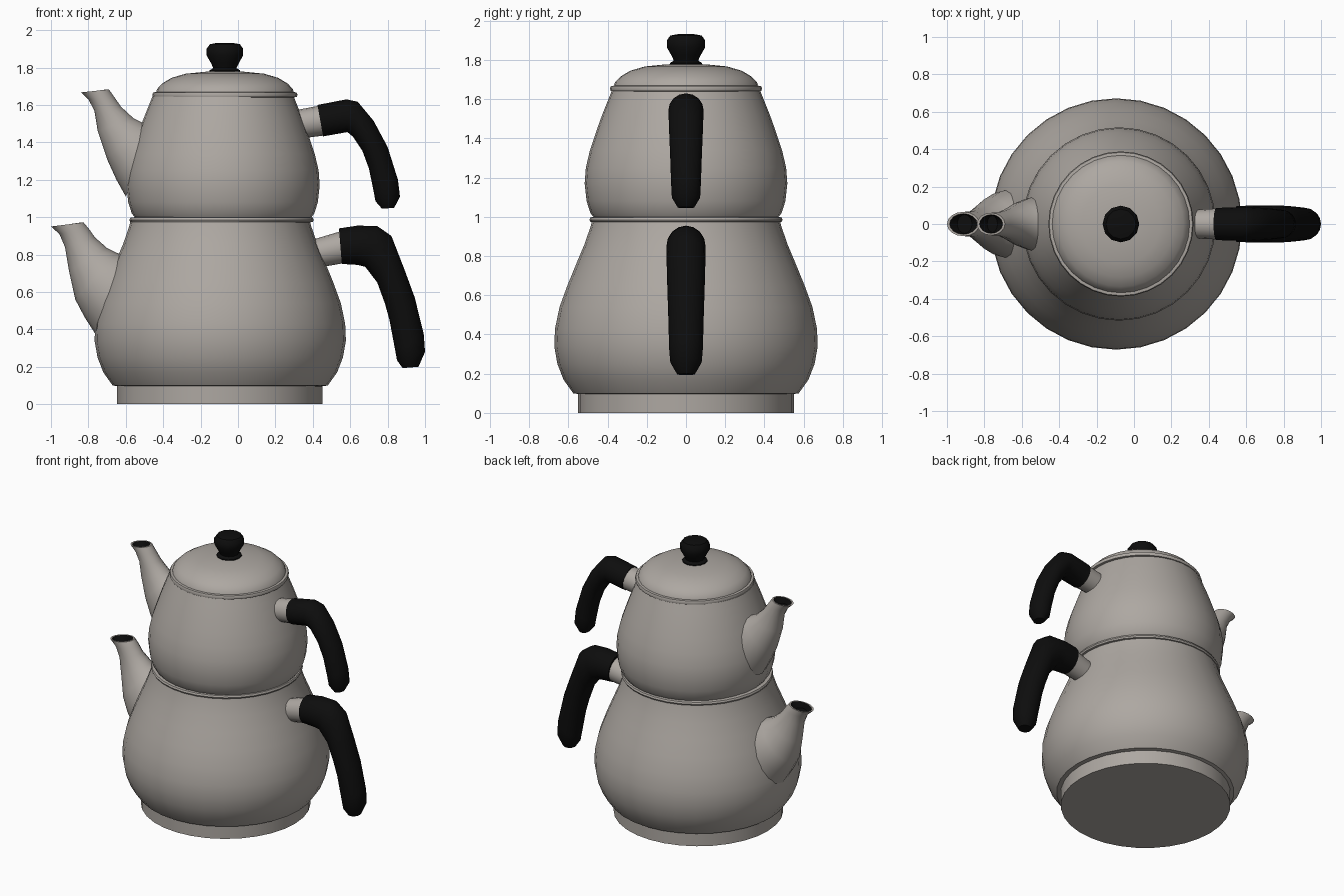
import bpy, bmesh, math
from mathutils import Vector


def material(name, rgb):
    m = bpy.data.materials.new(name)
    m.diffuse_color = (*rgb, 1)
    return m


METAL = material("warm grey metal", (0.42, 0.39, 0.36))
BLACK = material("black plastic", (0.004, 0.004, 0.004))


def skin(name, rings, mat, caps=(True, True), angle=40):
    """Bridge a list of point rings into a smooth-shaded object."""
    bm = bmesh.new()
    loops = [[bm.verts.new(p) for p in r] for r in rings]
    for a, b in zip(loops, loops[1:]):
        n = len(a)
        for i in range(n):
            j = (i + 1) % n
            bm.faces.new((a[i], a[j], b[j], b[i]))
    if caps[0]:
        bm.faces.new(loops[0][::-1])
    if caps[1]:
        bm.faces.new(loops[-1])
    bmesh.ops.recalc_face_normals(bm, faces=bm.faces)
    me = bpy.data.meshes.new(name)
    bm.to_mesh(me)
    bm.free()
    me.materials.append(mat)
    ob = bpy.data.objects.new(name, me)
    bpy.context.collection.objects.link(ob)
    bpy.ops.object.select_all(action='DESELECT')
    ob.select_set(True)
    bpy.context.view_layer.objects.active = ob
    bpy.ops.object.shade_smooth_by_angle(angle=math.radians(angle))
    return ob


def lathe(name, cx, profile, mat, sides=32, angle=40):
    """Revolve (radius, height) points around a vertical axis at x = cx."""
    turn = [2 * math.pi * i / sides for i in range(sides)]
    rings = [[(cx + r * math.cos(t), r * math.sin(t), z) for t in turn]
             for r, z in profile]
    return skin(name, rings, mat, angle=angle)


def oval(x1, z1, x2, z2, hy, sides=16):
    """Oval ring spanning two points of the side outline, hy wide each way."""
    a, b = Vector((x1, 0, z1)), Vector((x2, 0, z2))
    c, u, v = (a + b) / 2, (a - b) / 2, Vector((0, hy, 0))
    return [c + u * math.cos(2 * math.pi * i / sides)
            + v * math.sin(2 * math.pi * i / sides) for i in range(sides)]


def tube(name, sections, mat, **kw):
    return skin(name, [oval(*s) for s in sections], mat, **kw)


# Stacked bodies
lathe("base_ring", -0.098, [(0.55, 0), (0.55, 0.11)], METAL)
lathe("lower_pot", -0.095, [
    (0.54, 0.095), (0.575, 0.10), (0.625, 0.17), (0.656, 0.25), (0.672, 0.34),
    (0.668, 0.43), (0.645, 0.54), (0.605, 0.65), (0.56, 0.76), (0.518, 0.86),
    (0.487, 0.95), (0.478, 0.985)], METAL)
lathe("lower_rim", -0.088, [
    (0.47, 0.972), (0.488, 0.975), (0.493, 0.985), (0.488, 0.997), (0.465, 1.0)], METAL)
lathe("upper_pot", -0.08, [
    (0.465, 0.99), (0.488, 1.02), (0.507, 1.08), (0.517, 1.17), (0.511, 1.25),
    (0.49, 1.34), (0.46, 1.43), (0.428, 1.52), (0.40, 1.59), (0.378, 1.645)], METAL)
lathe("lid_rim", -0.07, [
    (0.37, 1.64), (0.385, 1.643), (0.388, 1.655), (0.383, 1.667), (0.36, 1.67)], METAL)
lathe("lid", -0.07, [
    (0.37, 1.66), (0.363, 1.685), (0.335, 1.715), (0.285, 1.745),
    (0.21, 1.767), (0.10, 1.778), (0.02, 1.78)], METAL)
lathe("lid_knob", -0.07, [
    (0.082, 1.77), (0.082, 1.785), (0.062, 1.797), (0.075, 1.825), (0.098, 1.865),
    (0.098, 1.90), (0.08, 1.925), (0.04, 1.932)], BLACK, sides=12)

# Spouts: left outline point, right outline point, half width
spouts = {
    "upper": [(-0.60, 1.11, -0.42, 1.47, 0.15), (-0.65, 1.20, -0.46, 1.49, 0.14),
              (-0.70, 1.31, -0.51, 1.505, 0.118), (-0.75, 1.46, -0.56, 1.53, 0.085),
              (-0.768, 1.57, -0.625, 1.59, 0.068), (-0.80, 1.63, -0.66, 1.64, 0.062),
              (-0.84, 1.667, -0.69, 1.683, 0.06)],
    "lower": [(-0.74, 0.34, -0.56, 0.78, 0.19), (-0.82, 0.465, -0.60, 0.795, 0.175),
              (-0.87, 0.56, -0.65, 0.81, 0.142), (-0.903, 0.71, -0.70, 0.835, 0.10),
              (-0.925, 0.84, -0.765, 0.892, 0.072), (-0.955, 0.91, -0.795, 0.935, 0.067),
              (-1.0, 0.95, -0.826, 0.972, 0.065)],
}
for pos, secs in spouts.items():
    x1, z1, x2, z2, hy = secs[-1]
    lip = (x1 + 0.014, z1, x2 - 0.012, z2, hy - 0.01)
    tube(pos + "_spout", secs + [lip], METAL, caps=(True, False))
    # Dark hollow inside the spout mouth
    deep = (x1 + 0.055, z1 - 0.04, x2 - 0.04, z2 - 0.04, hy - 0.015)
    tube(pos + "_spout_hollow", [deep, lip], BLACK, caps=(True, False))

# Metal handle stubs
tube("upper_handle_stub", [(0.27, 1.565, 0.29, 1.415, 0.075),
                           (0.44, 1.597, 0.465, 1.437, 0.083)], METAL)
tube("lower_handle_stub", [(0.40, 0.88, 0.43, 0.73, 0.075),
                           (0.55, 0.925, 0.57, 0.755, 0.088)], METAL)

# Drooping black grips
tube("upper_handle_grip", [
    (0.425, 1.60, 0.455, 1.432, 0.086), (0.58, 1.63, 0.585, 1.455, 0.09),
    (0.64, 1.617, 0.615, 1.43, 0.089), (0.725, 1.515, 0.665, 1.355, 0.086),
    (0.80, 1.375, 0.70, 1.26, 0.081), (0.855, 1.20, 0.725, 1.14, 0.076),
    (0.866, 1.11, 0.735, 1.085, 0.072), (0.835, 1.05, 0.77, 1.045, 0.042)], BLACK)
tube("lower_handle_grip", [
    (0.54, 0.94, 0.555, 0.75, 0.095), (0.64, 0.955, 0.64, 0.745, 0.10),
    (0.745, 0.952, 0.68, 0.735, 0.10), (0.82, 0.90, 0.745, 0.65, 0.099),
    (0.89, 0.72, 0.785, 0.54, 0.095), (0.945, 0.57, 0.81, 0.45, 0.091),
    (0.993, 0.375, 0.842, 0.28, 0.086), (1.0, 0.28, 0.85, 0.235, 0.08),
    (0.965, 0.20, 0.88, 0.193, 0.045)], BLACK)
